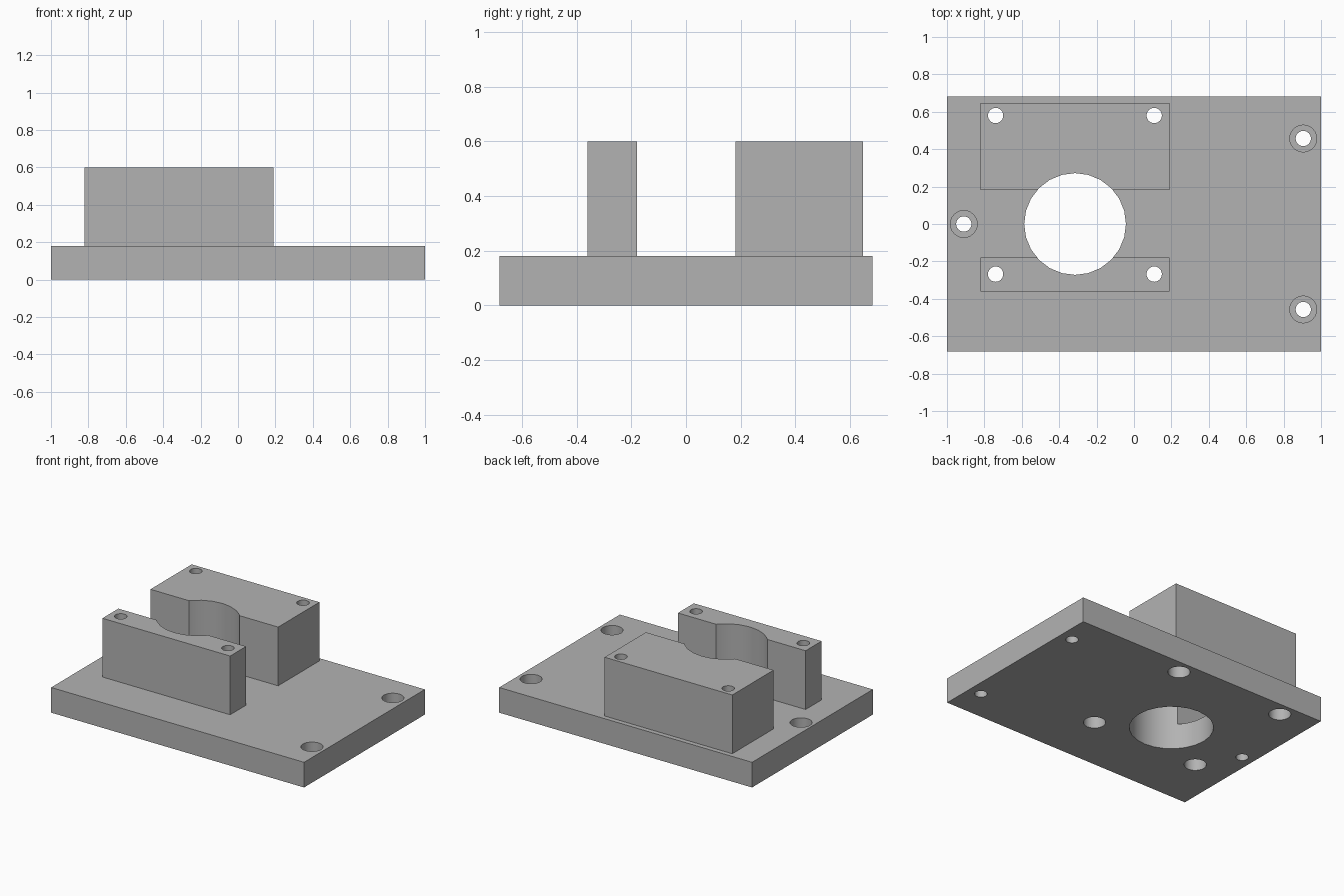
import bpy
import bmesh
from math import cos, sin, tau, radians

if "Cube" in bpy.data.objects:
    bpy.data.objects.remove(bpy.data.objects["Cube"])

PLATE_TOP, BLOCK_TOP = 0.18, 0.6
BORE_X, BORE_R = -0.315, 0.272
HOLE_R, SINK_R, SINK_DEPTH = 0.041, 0.072, 0.09
LOW, HIGH = -0.1, 0.8  # cutter overshoot below and above
SIDES = 24

grey = bpy.data.materials.new("plain grey")
grey.use_nodes = True
grey.diffuse_color = (0.45, 0.45, 0.45, 1)
grey.node_tree.nodes["Principled BSDF"].inputs["Base Color"].default_value = grey.diffuse_color


def make_object(name, bm):
    bmesh.ops.recalc_face_normals(bm, faces=bm.faces)
    mesh = bpy.data.meshes.new(name)
    bm.to_mesh(mesh)
    bm.free()
    mesh.materials.append(grey)
    obj = bpy.data.objects.new(name, mesh)
    bpy.context.collection.objects.link(obj)
    return obj


def box(name, x0, x1, y0, y1, z0, z1):
    bm = bmesh.new()
    bmesh.ops.create_cube(bm, size=1)
    for v in bm.verts:
        v.co = (x1 if v.co.x > 0 else x0, y1 if v.co.y > 0 else y0, z1 if v.co.z > 0 else z0)
    return make_object(name, bm)


def add_turned(bm, x, y, profile):
    """Closed solid turned around a vertical axis from (radius, z) steps."""
    rings = [[bm.verts.new((x + r * cos(tau * i / SIDES), y + r * sin(tau * i / SIDES), z))
              for i in range(SIDES)] for r, z in profile]
    for a, b in zip(rings, rings[1:]):
        for i in range(SIDES):
            j = (i + 1) % SIDES
            bm.faces.new((a[i], a[j], b[j], b[i]))
    bm.faces.new(rings[0][::-1])
    bm.faces.new(rings[-1])


# One cutter holds the bore and every screw hole
cut = bmesh.new()
add_turned(cut, BORE_X, 0, [(BORE_R, LOW), (BORE_R, HIGH)])

# Mounting holes, sunk from above
floor = PLATE_TOP - SINK_DEPTH
for x, y in [(-0.91, 0), (0.905, 0.457), (0.905, -0.457)]:
    add_turned(cut, x, y, [(HOLE_R, LOW), (HOLE_R, floor), (SINK_R, floor), (SINK_R, HIGH)])

# Block screw holes, sunk from below
for x in (-0.74, 0.108):
    for y in (0.58, -0.268):
        add_turned(cut, x, y, [(SINK_R, LOW), (SINK_R, SINK_DEPTH),
                               (HOLE_R, SINK_DEPTH), (HOLE_R, HIGH)])
cutter = make_object("hole_cutter", cut)
cutter.hide_render = True

parts = [
    box("base_plate", -1, 1, -0.682, 0.682, 0, PLATE_TOP),
    box("back_block", -0.82, 0.19, 0.182, 0.648, PLATE_TOP, BLOCK_TOP),
    box("front_block", -0.82, 0.19, -0.36, -0.18, PLATE_TOP, BLOCK_TOP),
]

# Cut the holes and smooth only the round walls
for part in parts:
    bpy.ops.object.select_all(action="DESELECT")
    part.select_set(True)
    bpy.context.view_layer.objects.active = part
    mod = part.modifiers.new("holes", "BOOLEAN")
    mod.operation = "DIFFERENCE"
    mod.solver = "EXACT"
    mod.object = cutter
    bpy.ops.object.modifier_apply(modifier=mod.name)
    bpy.ops.object.shade_smooth_by_angle(angle=radians(30))

bpy.data.objects.remove(cutter)
